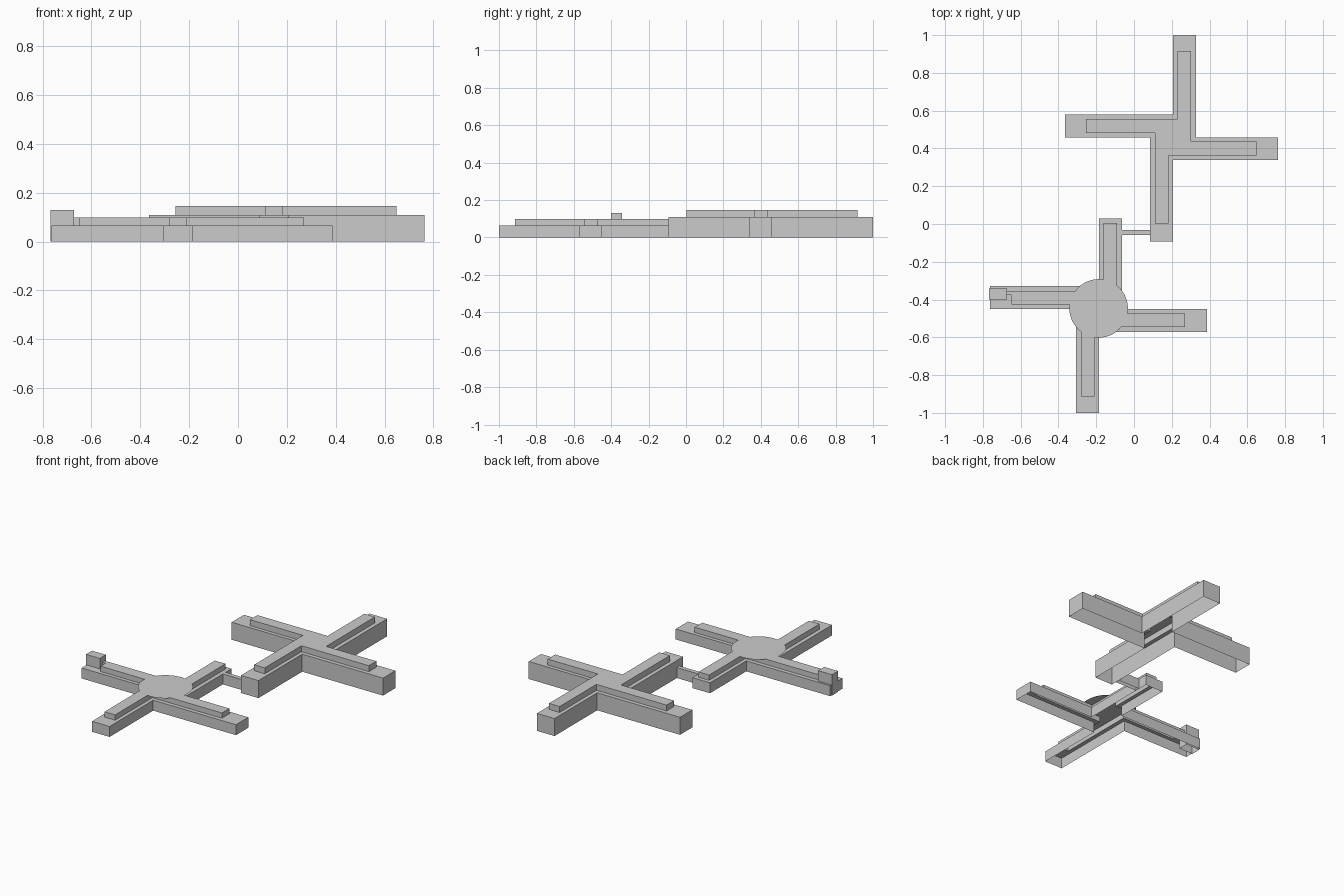
import bpy, bmesh, math

if "Cube" in bpy.data.objects:
    bpy.data.objects.remove(bpy.data.objects["Cube"])


def finish(name, bm):
    bmesh.ops.recalc_face_normals(bm, faces=bm.faces)
    mesh = bpy.data.meshes.new(name)
    bm.to_mesh(mesh)
    bm.free()
    obj = bpy.data.objects.new(name, mesh)
    bpy.context.collection.objects.link(obj)
    return obj


def pinwheel(cx, cy, ends, a, b):
    """Outline of four staggered arms; a..b is each arm's side offset span."""
    n, e, s, w = ends
    return [(cx + a, cy + b), (cx + a, n), (cx + b, n),
            (cx + b, cy - a), (e, cy - a), (e, cy - b),
            (cx - a, cy - b), (cx - a, s), (cx - b, s),
            (cx - b, cy + a), (w, cy + a), (w, cy + b)]


def stepped_wing(name, cx, cy, outer_ends, inner_ends, z1, z2):
    """Open-bottomed shell: walls, ledge, raised tier and roof."""
    bm = bmesh.new()
    outer = pinwheel(cx, cy, outer_ends, 0.0, 0.121)
    inner = pinwheel(cx, cy, inner_ends, 0.023, 0.096)
    rings = [[bm.verts.new((x, y, z)) for x, y in pts]
             for pts, z in ((outer, 0), (outer, z1), (inner, z1), (inner, z2))]
    for lo, hi in zip(rings, rings[1:]):
        for i in range(12):
            j = (i + 1) % 12
            bm.faces.new((lo[i], lo[j], hi[j], hi[i]))
    bm.faces.new(rings[-1])
    return finish(name, bm)


def open_box(name, x0, x1, y0, y1, z0, z1):
    bm = bmesh.new()
    base = [(x0, y0), (x1, y0), (x1, y1), (x0, y1)]
    lo = [bm.verts.new((x, y, z0)) for x, y in base]
    hi = [bm.verts.new((x, y, z1)) for x, y in base]
    for i in range(4):
        j = (i + 1) % 4
        bm.faces.new((lo[i], lo[j], hi[j], hi[i]))
    bm.faces.new(hi)
    return finish(name, bm)


# Tall and low cross-shaped buildings
stepped_wing("tall_cross_building", 0.206, 0.459, (1.0, 0.763, -0.093, -0.365),
             (0.917, 0.648, 0.002, -0.255), 0.109, 0.146)
stepped_wing("low_cross_building", -0.185, -0.45, (0.028, 0.386, -1.0, -0.763),
             (0.004, 0.271, -0.913, -0.648), 0.065, 0.098)

# Thin round roof over the centre of the low building
bm = bmesh.new()
bmesh.ops.create_circle(bm, cap_ends=True, segments=48, radius=0.155)
bmesh.ops.translate(bm, verts=bm.verts, vec=(-0.187, -0.447, 0.101))
finish("round_roof", bm)

# Stair tower at the west end and its short link to the raised tier
open_box("stair_tower", -0.767, -0.672, -0.401, -0.341, 0.0, 0.13)
open_box("tower_link", -0.672, -0.645, -0.376, -0.356, 0.065, 0.098)

# Corridor joining the two buildings
open_box("corridor", -0.064, 0.085, -0.058, -0.031, 0.0, 0.065)
